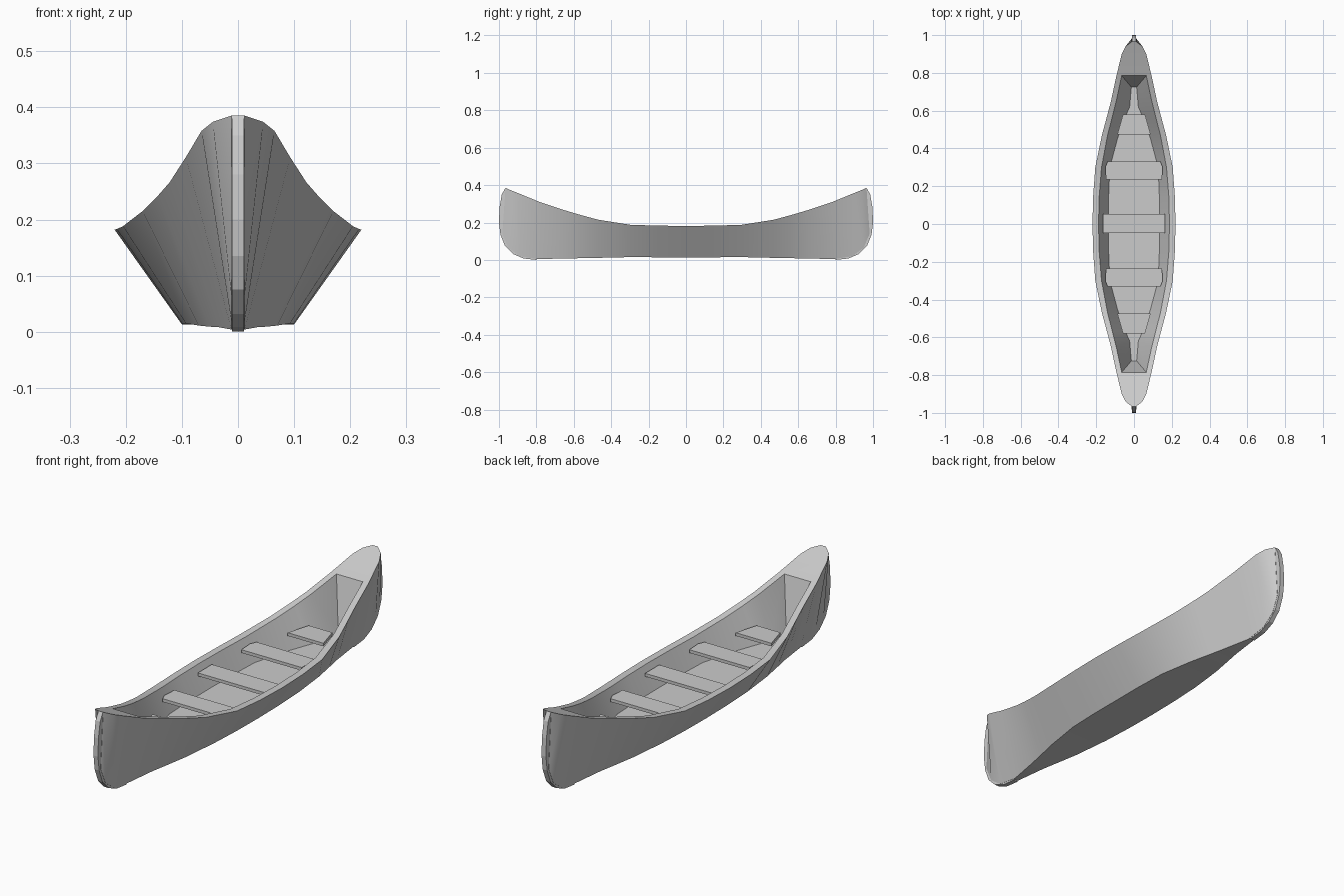
import bpy, bmesh

if "Cube" in bpy.data.objects:
    bpy.data.objects.remove(bpy.data.objects["Cube"])

# Half-length stations: sheer (y, half width, z), bottom edge (y, half width, z)
HULL = [
    ((0, .220, .182), (0, .100, .013)),
    ((.15, .216, .183), (.15, .099, .014)),
    ((.30, .205, .188), (.30, .093, .015)),
    ((.47, .170, .215), (.47, .070, .011)),
    ((.57, .143, .242), (.57, .050, .009)),
    ((.65, .122, .266), (.65, .034, .008)),
    ((.785, .093, .311), (.79, .012, .004)),
    ((.90, .065, .358), (.89, .012, .020)),
    ((.94, .045, .374), (.95, .012, .065)),
    ((.965, .012, .385), (.982, .012, .140)),
]
# Inside of the open part: rim half width, floor edge (y, half width)
INNER = [(.188, 0, .135), (.184, .15, .134), (.172, .30, .128), (.140, .46, .085),
         (.114, .57, .045), (.094, .62, .023), (.065, .725, .014)]
FLOOR_Z = .085


def finish(bm, name, smooth=False):
    bmesh.ops.recalc_face_normals(bm, faces=bm.faces)
    mesh = bpy.data.meshes.new(name)
    bm.to_mesh(mesh)
    bm.free()
    ob = bpy.data.objects.new(name, mesh)
    bpy.context.collection.objects.link(ob)
    if smooth:
        bpy.ops.object.select_all(action='DESELECT')
        bpy.context.view_layer.objects.active = ob
        ob.select_set(True)
        bpy.ops.object.shade_smooth_by_angle(angle=.6)
    return ob


def prism(name, pts, to3d, depth):
    """Extrude a flat outline along the given vector."""
    bm = bmesh.new()
    face = bm.faces.new([bm.verts.new(to3d(*p)) for p in pts])
    new = bmesh.ops.extrude_face_region(bm, geom=[face])['geom']
    bmesh.ops.translate(bm, vec=depth, verts=[v for v in new if isinstance(v, bmesh.types.BMVert)])
    return finish(bm, name)


# Hull shell with rim, decks and inside
bm = bmesh.new()
n, m = len(HULL), len(INNER)
V = {}
for k in range(-n + 1, n):
    i, s = abs(k), -1 if k < 0 else 1
    (ty, tw, tz), (by, bw, bz) = HULL[i]
    for side in (-1, 1):
        V['top', k, side] = bm.verts.new((side * tw, s * ty, tz))
        V['low', k, side] = bm.verts.new((side * bw, s * by, bz))
        if i < m:
            rw, fy, fw = INNER[i]
            V['rim', k, side] = bm.verts.new((side * rw, s * ty, tz))
            V['floor', k, side] = bm.verts.new((side * fw, s * fy, FLOOR_Z))


def face(*keys):
    bm.faces.new([V[k] for k in keys])


def strip(a, sa, b, sb, k):
    face((a, k, sa), (b, k, sb), (b, k + 1, sb), (a, k + 1, sa))


for k in range(-n + 1, n - 1):
    strip('low', -1, 'low', 1, k)
    is_open = -m < k and k + 1 < m
    for side in (-1, 1):
        strip('top', side, 'low', side, k)
        if is_open:
            strip('top', side, 'rim', side, k)
            strip('rim', side, 'floor', side, k)
    if is_open:
        strip('floor', -1, 'floor', 1, k)
    elif k not in (-m, m - 1):
        strip('top', -1, 'top', 1, k)
for s in (-1, 1):
    a, b, e = s * (m - 1), s * m, s * (n - 1)
    face(('top', a, -1), ('rim', a, -1), ('rim', a, 1), ('top', a, 1), ('top', b, 1), ('top', b, -1))
    face(('rim', a, -1), ('floor', a, -1), ('floor', a, 1), ('rim', a, 1))
    face(('top', e, -1), ('low', e, -1), ('low', e, 1), ('top', e, 1))
finish(bm, "hull", True)

# Curved stem strips at both ends
STEM = [(.965, .385), (.985, .35), (.997, .28), (1, .20), (.992, .135), (.968, .075),
        (.925, .032), (.87, .008), (.80, 0), (.80, .03), (.89, .06), (.94, .15), (.94, .37)]
for s, name in ((-1, "bow_stem"), (1, "stern_stem")):
    prism(name, STEM, lambda y, z: (-.011, s * y, z), (.022, 0, 0))


# Cross seats
def seat(name, half, s=1):
    pts = half + [(-x, y) for x, y in reversed(half)]
    prism(name, pts, lambda x, y: (x, s * y, .148), (0, 0, .014))


seat("middle_seat", [(.165, -.047), (.165, .052)])
for s, end in ((-1, "front"), (1, "rear")):
    seat(end + "_inner_seat", [(.148, .235), (.152, .30), (.140, .33)], s)
    seat(end + "_end_seat", [(.088, .475), (.058, .58)], s)
